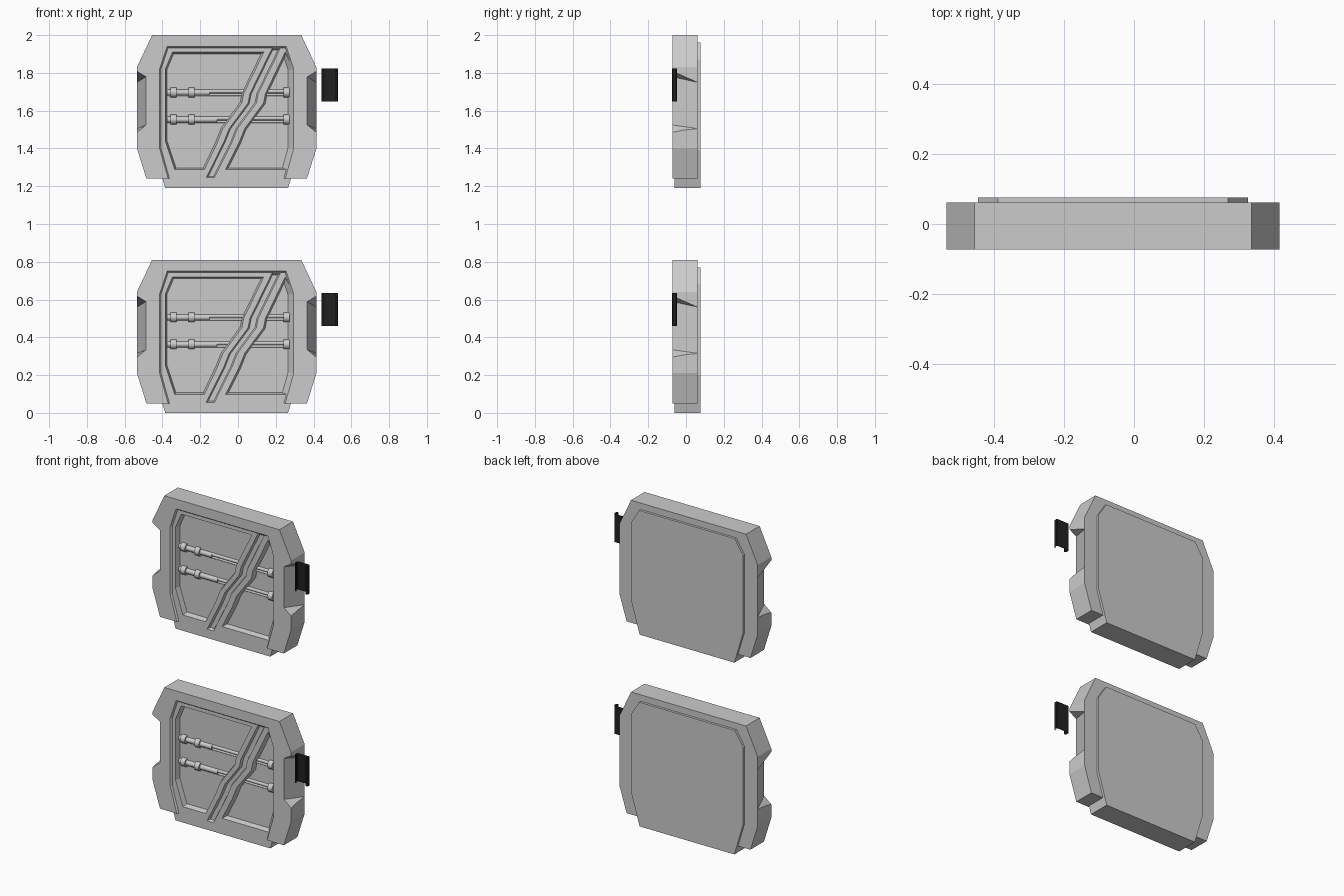
import bpy, bmesh, math
from mathutils import Vector, Matrix

if "Cube" in bpy.data.objects:
    bpy.data.objects.remove(bpy.data.objects["Cube"])

CX = -0.06                      # symmetry axis of each panel
FRONT, PLATE, FLOOR = -0.072, -0.062, -0.02

black = bpy.data.materials.new("black_plastic")
black.diffuse_color = (0.015, 0.015, 0.015, 1)
black.use_nodes = True
black.node_tree.nodes["Principled BSDF"].inputs["Base Color"].default_value = black.diffuse_color


def finish(name, bm, mat=None):
    bmesh.ops.recalc_face_normals(bm, faces=bm.faces)
    me = bpy.data.meshes.new(name)
    bm.to_mesh(me)
    bm.free()
    ob = bpy.data.objects.new(name, me)
    bpy.context.collection.objects.link(ob)
    if mat:
        me.materials.append(mat)
    return ob


def loft(name, a, ya, b, yb, dz, mat=None):
    """Solid between outline a (x, z) at depth ya and outline b at depth yb."""
    bm = bmesh.new()
    va = [bm.verts.new((x, ya, z + dz)) for x, z in a]
    vb = [bm.verts.new((x, yb, z + dz)) for x, z in b]
    bm.faces.new(va)
    bm.faces.new(vb)
    for i in range(len(a)):
        j = (i + 1) % len(a)
        bm.faces.new((va[i], va[j], vb[j], vb[i]))
    return finish(name, bm, mat)


def inset(pts, d):
    """Move a clockwise outline inwards by d."""
    out = []
    for i, p in enumerate(pts):
        p = Vector(p)
        e1 = (p - Vector(pts[i - 1])).normalized()
        e2 = (Vector(pts[(i + 1) % len(pts)]) - p).normalized()
        n1, n2 = Vector((e1.y, -e1.x)), Vector((e2.y, -e2.x))
        out.append(tuple(p + (n1 + n2) * d / (1 + n1.dot(n2))))
    return out


def mirrored(half):
    """Clockwise outline from its left half, listed bottom to top as (half width, z)."""
    return [(CX - w, z) for w, z in half] + [(CX + w, z) for w, z in reversed(half)]


def cut(ob, cutter):
    m = ob.modifiers.new("cut", 'BOOLEAN')
    m.operation, m.solver, m.object = 'DIFFERENCE', 'EXACT', cutter
    bpy.context.view_layer.objects.active = ob
    bpy.ops.object.modifier_apply(modifier=m.name)
    bpy.data.objects.remove(cutter)


def recess(ob, pts, y, depth, d, dz):
    """Sink a pocket with sloped walls into the face at depth y."""
    e = 0.01
    k = d / depth * e
    cut(ob, loft("cutter", inset(pts, -k), y - e, inset(pts, d), y + depth, dz))


def tube(name, x0, x1, z, r, dz, sides=12):
    bm = bmesh.new()
    bmesh.ops.create_cone(bm, cap_ends=True, segments=sides, radius1=r, radius2=r, depth=x1 - x0,
                          matrix=Matrix.Translation(((x0 + x1) / 2, -0.032, z + dz))
                          @ Matrix.Rotation(math.pi / 2, 4, 'Y'))
    ob = finish(name, bm)
    for p in ob.data.polygons:
        p.use_smooth = len(p.vertices) == 4


def box(name, x0, x1, y0, y1, z0, z1, dz, mat=None):
    r = [(x0, z0), (x0, z1), (x1, z1), (x1, z0)]
    loft(name, r, y0, r, y1, dz, mat)


diagonal = [(0.204, 0.744), (0.085, 0.50), (0.075, 0.45), (-0.025, 0.315), (-0.055, 0.24), (-0.147, 0.055)]


def panel(dz):
    # outer frame, open at the bottom
    shape = mirrored([(0.425, 0.05), (0.475, 0.21), (0.475, 0.64), (0.395, 0.81)])
    frame = loft("frame", shape, FRONT, shape, 0.061, dz)
    opening = mirrored([(0.310, -0.06), (0.310, 0.05), (0.355, 0.21), (0.355, 0.63), (0.315, 0.75)])
    recess(frame, opening, FRONT, 0.04, 0.03, dz)

    # side grip notches, deep at the front and fading out at the back
    for s in (-1, 1):
        a = [(CX + s * w, z) for w, z in ((0.54, 0.66), (0.425, 0.59), (0.425, 0.335), (0.54, 0.24))]
        b = [(CX + s * w, z) for w, z in ((0.54, 0.60), (0.475, 0.56), (0.475, 0.315), (0.54, 0.27))]
        cut(frame, loft("cutter", a, FRONT - 0.004, b, 0.062, dz))

    # inner slab that shows at front, back and bottom
    shape = mirrored([(0.325, 0.0), (0.385, 0.2), (0.385, 0.68), (0.328, 0.77)])
    slab = loft("inner_slab", shape, PLATE, shape, 0.076, dz)

    # windows either side of the diagonal strip
    mid = diagonal[1:-1]
    left = ([(-0.335, 0.098), (-0.385, 0.25), (-0.385, 0.63), (-0.347, 0.72), (0.137, 0.72)]
            + [(x - 0.055, z) for x, z in mid] + [(-0.178, 0.098)])
    right = ([(-0.066, 0.098)] + [(x + 0.06, z) for x, z in reversed(mid)]
             + [(0.25, 0.72), (0.294, 0.63), (0.294, 0.098)])
    for pts in (left, right):
        recess(slab, pts, PLATE, FLOOR - PLATE, 0.013, dz)

    # diagonal groove
    groove = [(x - 0.022, z) for x, z in reversed(diagonal)] + [(x + 0.022, z) for x, z in diagonal]
    recess(slab, groove, PLATE, 0.016, 0.007, dz)

    # pipes with clamps
    for z, step in ((0.506, -0.15), (0.363, -0.11)):
        tube("thin_pipe", -0.375, 0.285, z + 0.006, 0.010, dz)
        tube("lower_pipe", -0.375, 0.285, z - 0.011, 0.007, dz)
        tube("thick_pipe", -0.375, step, z, 0.016, dz)
        for x in (-0.342, -0.246, 0.257):
            tube("pipe_clamp", x - 0.016, x + 0.016, z, 0.026, dz)

    # round vent with dark wedges
    def wedge(name, a0, a1, r, y, mat=None):
        n = max(3, round((a1 - a0) / 20))
        arc = [(-0.17 + r * math.cos(math.radians(a0 + (a1 - a0) * i / n)),
                0.436 + r * math.sin(math.radians(a0 + (a1 - a0) * i / n))) for i in range(n + 1)]
        pts = [(-0.17, 0.436)] + arc
        loft(name, pts, y, pts, FLOOR + 0.002, dz, mat)
    for a in (10, 110, 250):
        wedge("vent_blade", a, a + 65, 0.042, FLOOR - 0.004, black)

    # small socket
    box("socket_base", -0.09, -0.042, FLOOR - 0.006, FLOOR + 0.002, 0.375, 0.425, dz)
    box("socket", -0.085, -0.047, FLOOR - 0.009, FLOOR, 0.38, 0.42, dz, black)

    # separate black clip: thin folded channel, open at both ends
    bm = bmesh.new()
    half = [(0.030, -0.074), (0.040, -0.074), (0.044, -0.070), (0.044, -0.052), (0.040, -0.047)]
    prof = [(0.485 - w, y) for w, y in half] + [(0.485 + w, y) for w, y in reversed(half)]
    lo = [bm.verts.new((x, y, 0.459 + dz)) for x, y in prof]
    hi = [bm.verts.new((x, y, 0.634 + dz)) for x, y in prof]
    for i in range(len(prof) - 1):
        bm.faces.new((lo[i], lo[i + 1], hi[i + 1], hi[i]))
    finish("side_clip", bm, black)


for dz in (0.0, 1.19):
    panel(dz)
